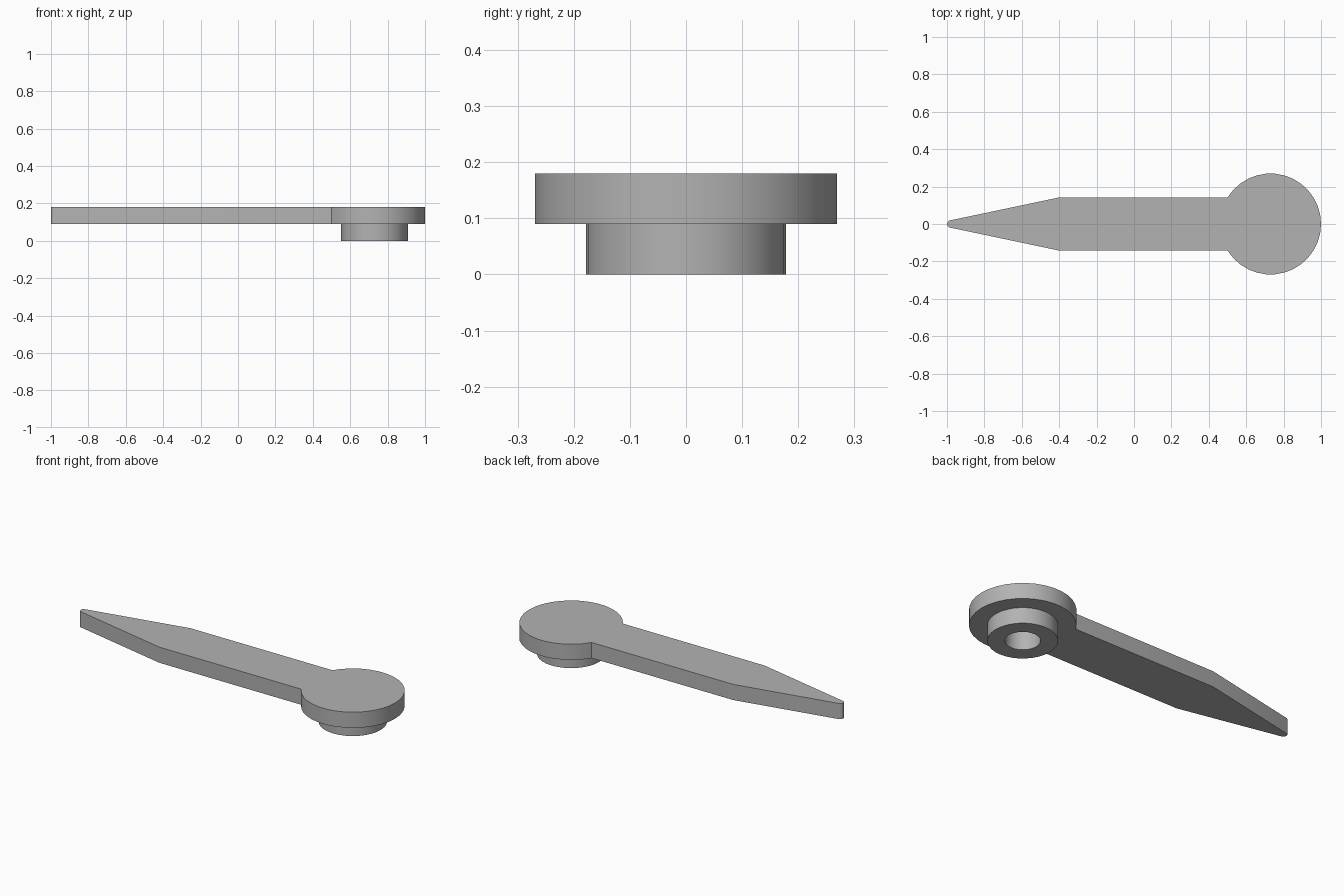
import bpy, bmesh, math

if "Cube" in bpy.data.objects:
    bpy.data.objects.remove(bpy.data.objects["Cube"])

CX, R, SEG = 0.73, 0.27, 32      # round head
HALF_W = 0.142                   # half width of the arm
Z0, Z1 = 0.09, 0.18              # underside and top of the flat body

grey = bpy.data.materials.new("plain grey")
grey.diffuse_color = (0.45, 0.45, 0.45, 1)
grey.use_nodes = True
grey.node_tree.nodes["Principled BSDF"].inputs["Base Color"].default_value = grey.diffuse_color


def prism(name, outline, z0, z1):
    """Extrude a closed outline between two heights."""
    bm = bmesh.new()
    face = bm.faces.new([bm.verts.new((x, y, z0)) for x, y in outline])
    top = bmesh.ops.extrude_face_region(bm, geom=[face])["geom"]
    bmesh.ops.translate(bm, vec=(0, 0, z1 - z0),
                        verts=[v for v in top if isinstance(v, bmesh.types.BMVert)])
    bmesh.ops.recalc_face_normals(bm, faces=bm.faces)
    mesh = bpy.data.meshes.new(name)
    bm.to_mesh(mesh)
    bm.free()
    mesh.materials.append(grey)
    obj = bpy.data.objects.new(name, mesh)
    bpy.context.collection.objects.link(obj)
    return obj


def circle(r):
    return [(CX + r * math.cos(2 * math.pi * i / SEG),
             r * math.sin(2 * math.pi * i / SEG)) for i in range(SEG)]


def bore(obj, cutter):
    """Cut the blind hole, then smooth the round walls."""
    mod = obj.modifiers.new("bore", 'BOOLEAN')
    mod.operation, mod.solver, mod.object = 'DIFFERENCE', 'EXACT', cutter
    bpy.ops.object.select_all(action='DESELECT')
    obj.select_set(True)
    bpy.context.view_layer.objects.active = obj
    bpy.ops.object.modifier_apply(modifier=mod.name)
    bpy.ops.object.shade_smooth_by_angle(angle=math.radians(25))


# Pointer: round head, straight arm, long taper and small rounded tip
join = math.pi - math.asin(HALF_W / R)
outline = [(CX + R * math.cos(a), R * math.sin(a))
           for a in (-join + 2 * join * i / 28 for i in range(29))]
outline.append((-0.4, HALF_W))
outline += [(-0.98 - 0.02 * math.sin(a), 0.02 * math.cos(a))
            for a in (math.pi * i / 6 for i in range(7))]
outline.append((-0.4, -HALF_W))
pointer = prism("pointer", outline, Z0, Z1)

# Hub under the head
hub = prism("hub", circle(0.178), 0, Z0)

# Blind hole through the hub into the head
cutter = prism("hole_cutter", circle(0.09), -0.05, 0.135)
bore(pointer, cutter)
bore(hub, cutter)
bpy.data.objects.remove(cutter)
